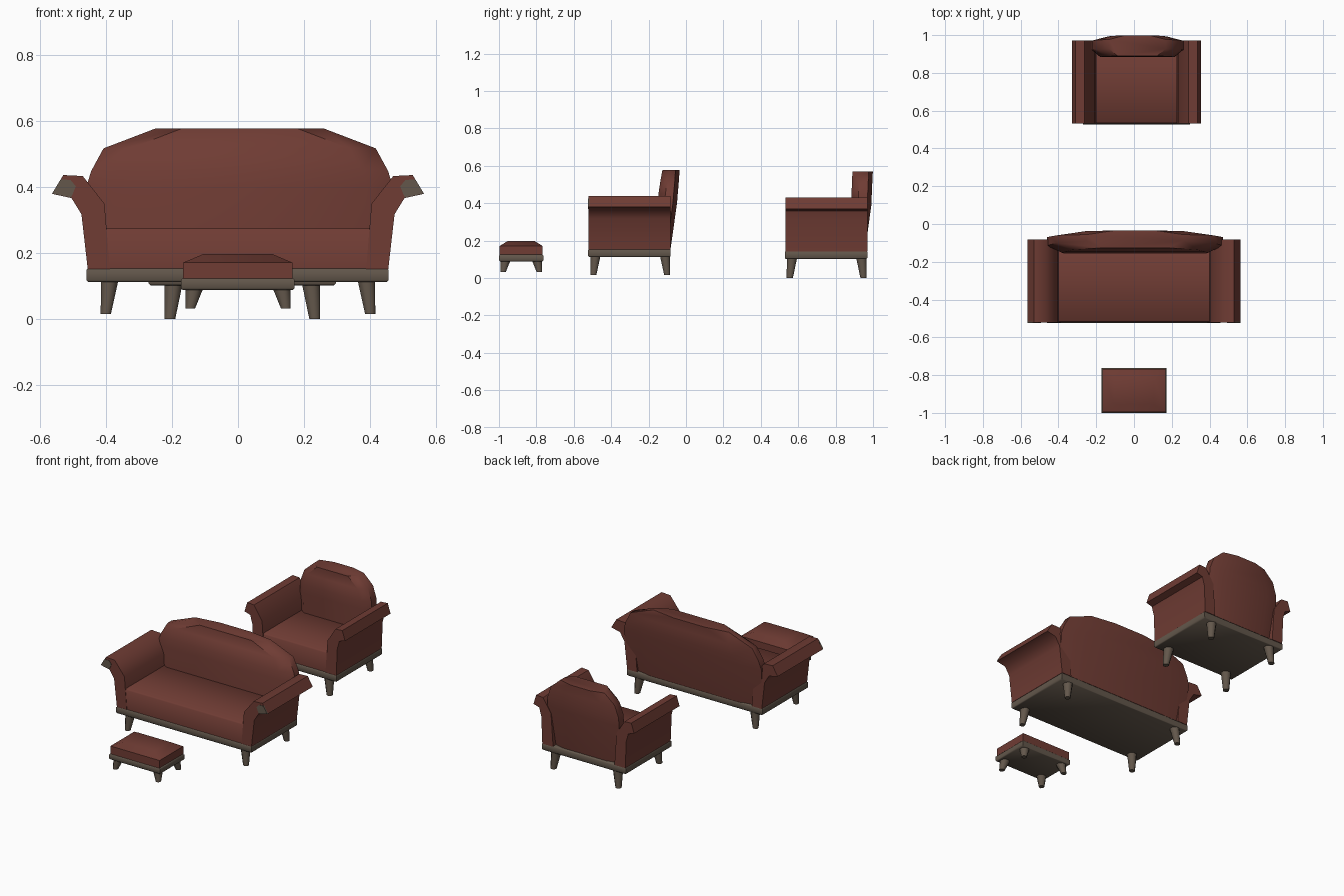
import bpy, bmesh, math

if "Cube" in bpy.data.objects:
    bpy.data.objects.remove(bpy.data.objects["Cube"])


def material(name, rgb):
    m = bpy.data.materials.new(name)
    m.diffuse_color = (*rgb, 1)
    m.use_nodes = True
    m.node_tree.nodes["Principled BSDF"].inputs["Base Color"].default_value = m.diffuse_color
    return m


LEATHER = material("red brown leather", (0.16, 0.045, 0.034))
WOOD = material("grey brown wood", (0.125, 0.096, 0.071))


def loft(name, rings, mat, angle=40):
    """Skin a stack of equal-length rings and cap both ends."""
    bm = bmesh.new()
    rows = [[bm.verts.new(p) for p in r] for r in rings]
    n = len(rows[0])
    for a, b in zip(rows, rows[1:]):
        for i in range(n):
            j = (i + 1) % n
            bm.faces.new((a[i], a[j], b[j], b[i]))
    bm.faces.new(rows[0])
    bm.faces.new(rows[-1])
    bmesh.ops.recalc_face_normals(bm, faces=bm.faces)
    me = bpy.data.meshes.new(name)
    bm.to_mesh(me)
    bm.free()
    me.materials.append(mat)
    ob = bpy.data.objects.new(name, me)
    bpy.context.collection.objects.link(ob)
    bpy.ops.object.select_all(action='DESELECT')
    ob.select_set(True)
    bpy.context.view_layer.objects.active = ob
    bpy.ops.object.shade_smooth_by_angle(angle=math.radians(angle))
    return ob


def rect(x0, x1, y0, y1, z, inset=0.0, inset_y=None):
    d, e = inset, inset if inset_y is None else inset_y
    return [(x0 + d, y0 + e, z), (x1 - d, y0 + e, z),
            (x1 - d, y1 - e, z), (x0 + d, y1 - e, z)]


def rail(name, x0, x1, y0, y1, z0, z1):
    """Wooden base slab with slightly eased edges."""
    b = 0.006
    loft(name, [rect(x0, x1, y0, y1, z0, b), rect(x0, x1, y0, y1, z0 + b),
                rect(x0, x1, y0, y1, z1 - b), rect(x0, x1, y0, y1, z1, b)], WOOD, 50)


def legs(name, cx, half, y0, y1, z0, z1, r_top, r_foot):
    """Four tapered legs whose outer edges stay upright."""
    for sx in (-1, 1):
        for sy in (-1, 1):
            rings = []
            for z, r in ((z0, r_foot), (z1, r_top)):
                x = cx + sx * (half - r)
                y = (y0 + y1) / 2 + sy * ((y1 - y0) / 2 - r)
                rings.append([(x + r * math.cos(math.pi * (k + .5) / 4) * 1.05,
                               y + r * math.sin(math.pi * (k + .5) / 4) * 1.05, z)
                              for k in range(8)])
            loft(f"{name}_{'front' if sy < 0 else 'rear'}_leg", rings, WOOD, 50)


def arms(name, cx, profile, y0, y1):
    for s in (-1, 1):
        loft(f"{name}_arm", [[(cx + s * x, y, z) for x, z in profile] for y in (y0, y1)],
             LEATHER, 50)


def back_rest(name, cx, rows, side):
    """Rows of (z, half width, front y, rear y); sides are rounded off in plan."""
    rings = []
    for z, w, f, r in rows:
        a, b = w - side, w - 1.9 * side
        rings.append([(cx + x, y, z) for x, y in (
            (-w, f + .037), (-a, f), (a, f), (w, f + .037),
            (w, r - .022), (b, r), (-b, r), (-w, r - .022))])
    loft(name, rings, LEATHER, 45)


def seat(name, x0, x1, y0, y1, z0, z1):
    loft(name, [rect(x0, x1, y0, y1, z0), rect(x0, x1, y0, y1, z1 - .008),
                rect(x0, x1, y0, y1, z1, 0, .008)], LEATHER, 60)


# Sofa
rail("sofa_base", -.46, .457, -.523, -.082, .112, .155)
legs("sofa", 0, .417, -.511, -.085, .016, .114, .027, .016)
seat("sofa_seat", -.40, .40, -.519, -.11, .15, .277)
arms("sofa", 0, [(.456, .152), (.475, .318), (.505, .367), (.564, .38),
                 (.53, .437), (.471, .434), (.405, .35), (.389, .152)], -.521, -.082)
back_rest("sofa_back", .005, [(.152, .447, -.16, -.083), (.40, .466, -.152, -.048),
                              (.45, .45, -.147, -.044), (.518, .413, -.137, -.038),
                              (.578, .256, -.126, -.034)], .08)

# Wooden caps on the sofa arm rolls
CAP = [(.564, .381), (.538, .424), (.508, .422), (.492, .403), (.506, .369)]
for s in (-1, 1):
    loft("sofa_arm_cap", [[(s * x, y, z) for x, z in CAP] for y in (-.5235, -.515)], WOOD, 20)

# Armchair
CX = .013
rail("chair_base", CX - .284, CX + .284, .528, .97, .102, .145)
legs("chair", CX, .237, .538, .966, 0, .104, .028, .017)
seat("chair_seat", CX - .215, CX + .215, .533, .94, .14, .268)
arms("chair", CX, [(.281, .142), (.288, .308), (.302, .358), (.341, .37),
                   (.322, .429), (.276, .426), (.222, .342), (.208, .142)], .531, .971)
back_rest("chair_back", CX + .005, [(.142, .232, .882, .957), (.39, .243, .885, .991),
                                    (.44, .24, .885, .993), (.51, .215, .887, .996),
                                    (.568, .15, .89, .999)], .045)

# Footstool
rail("stool_base", -.173, .172, -1.0, -.763, .088, .125)
legs("stool", 0, .16, -.993, -.769, .032, .09, .027, .015)
loft("stool_cushion", [rect(-.167, .166, -.996, -.767, .12),
                       rect(-.167, .166, -.996, -.767, .171),
                       rect(-.167, .166, -.996, -.767, .197, .061, .042)], LEATHER, 40)
